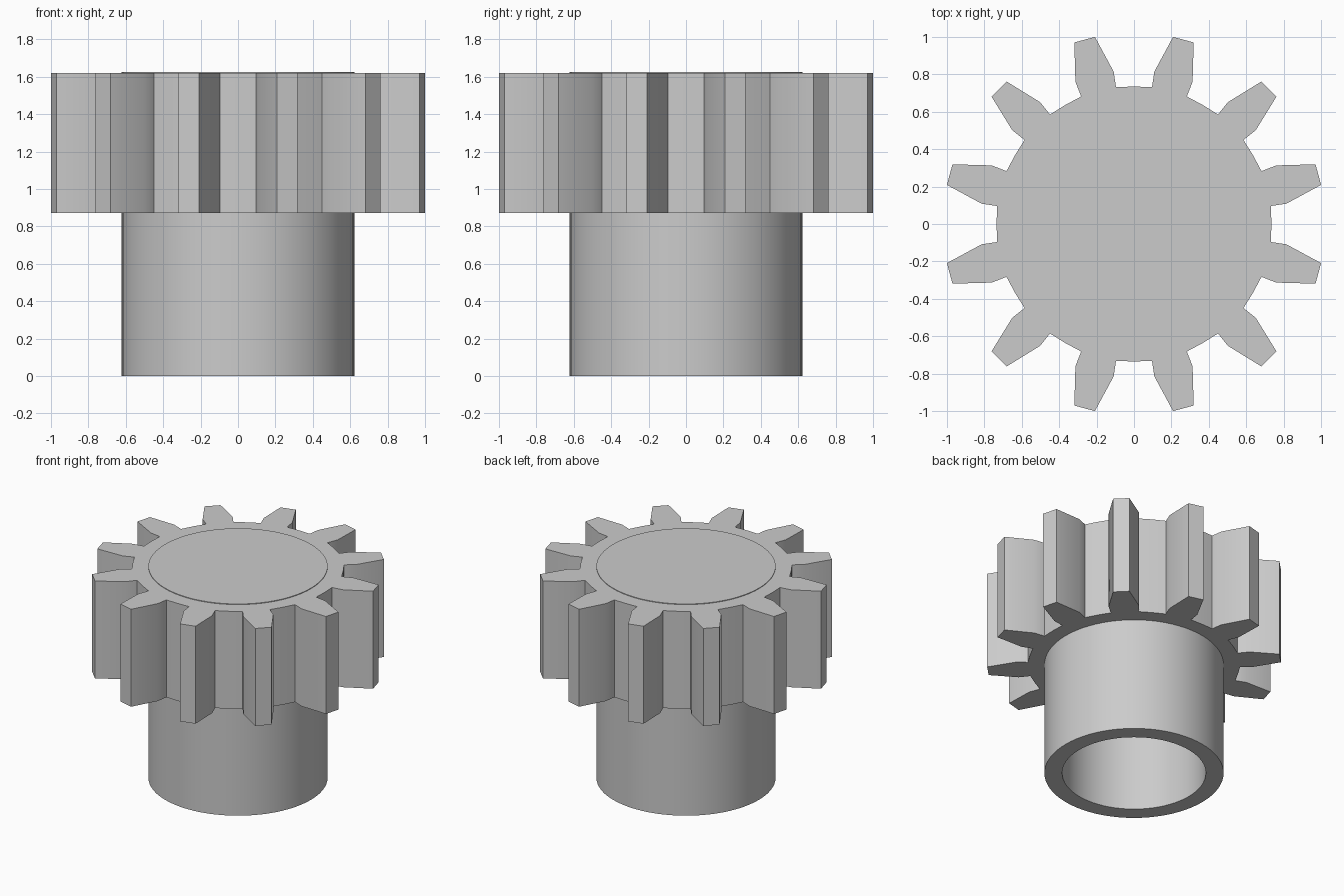
import bpy
import bmesh
from math import sin, cos, radians, tau

cube = bpy.data.objects.get("Cube")
if cube:
    bpy.data.objects.remove(cube, do_unlink=True)

TEETH = 12
SEGMENTS = 72
HUB_RADIUS = 0.623
BORE_RADIUS = 0.50

steel = bpy.data.materials.new("grey steel")
steel.use_nodes = True
grey = (0.6, 0.6, 0.6, 1)
steel.diffuse_color = grey
steel.node_tree.nodes["Principled BSDF"].inputs["Base Color"].default_value = grey


def finish(name, bm):
    """Turn a bmesh into a smooth object that keeps its sharp edges."""
    bmesh.ops.recalc_face_normals(bm, faces=bm.faces)
    mesh = bpy.data.meshes.new(name)
    bm.to_mesh(mesh)
    bm.free()
    mesh.materials.append(steel)
    mesh.shade_smooth()
    mesh.set_sharp_from_angle(angle=radians(30))
    obj = bpy.data.objects.new(name, mesh)
    bpy.context.collection.objects.link(obj)
    return obj


def polar(radius, degrees):
    return radius * cos(radians(degrees)), radius * sin(radians(degrees))


def ring(bm, radius, z):
    return [bm.verts.new((radius * cos(tau * i / SEGMENTS),
                          radius * sin(tau * i / SEGMENTS), z)) for i in range(SEGMENTS)]


def bridge(bm, a, b):
    for i in range(len(a)):
        j = (i + 1) % len(a)
        bm.faces.new((a[i], a[j], b[j], b[i]))


# Hub: closed on top, bored out from below
bm = bmesh.new()
profile = [(HUB_RADIUS, 1.625), (HUB_RADIUS, 0), (BORE_RADIUS, 0), (BORE_RADIUS, 1.5)]
rings = [ring(bm, r, z) for r, z in profile]
for lower, upper in zip(rings, rings[1:]):
    bridge(bm, lower, upper)
bm.faces.new(rings[0])
bm.faces.new(rings[-1])
finish("hub", bm)

# Toothed ring: one tooth outline repeated around the hub
tooth = [(0.735, -15), (0.738, -7.5), (0.822, -7.4), (1.0218, -3.2),
         (1.0218, 3.2), (0.822, 7.4), (0.738, 7.5)]
outline = [polar(r, a + (k + 0.5) * 360 / TEETH) for k in range(TEETH) for r, a in tooth]
bm = bmesh.new()
levels = []
for z in (0.872, 1.62):
    outer = [bm.verts.new((x, y, z)) for x, y in outline]
    inner = ring(bm, HUB_RADIUS - 0.005, z)
    edges = [bm.edges.new((loop[i - 1], loop[i])) for loop in (outer, inner) for i in range(len(loop))]
    bmesh.ops.triangle_fill(bm, use_beauty=True, edges=edges)
    levels.append((outer, inner))
for low, high in zip(*levels):
    bridge(bm, low, high)
finish("gear_teeth", bm)
